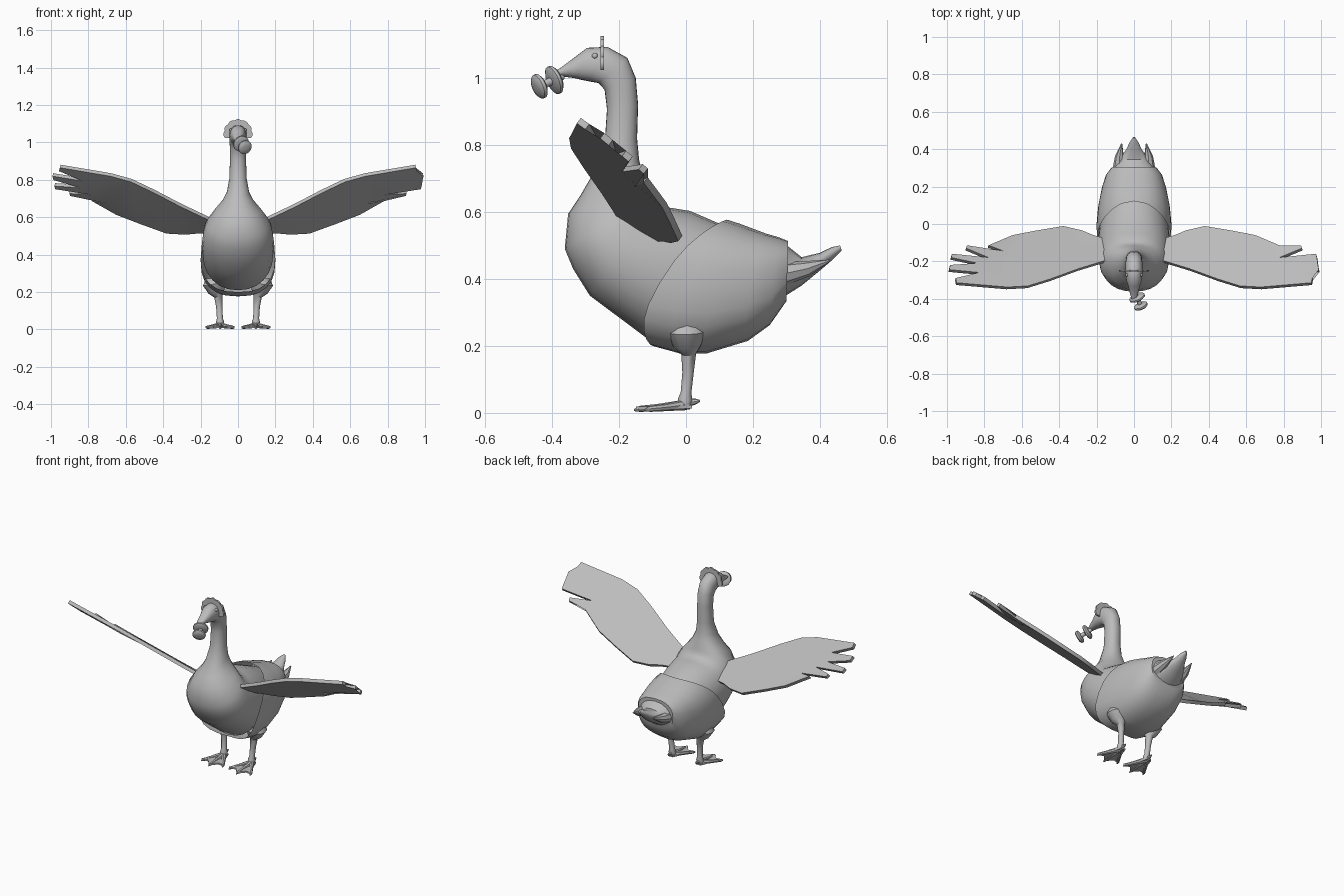
import bpy, bmesh, math
from mathutils import Vector

if "Cube" in bpy.data.objects:
    bpy.data.objects.remove(bpy.data.objects["Cube"])

grey = bpy.data.materials.new("plain grey")
grey.diffuse_color = (0.5, 0.5, 0.5, 1)
grey.use_nodes = True
grey.node_tree.nodes["Principled BSDF"].inputs["Base Color"].default_value = grey.diffuse_color


def finish(name, bm, angle=40):
    bmesh.ops.recalc_face_normals(bm, faces=bm.faces)
    me = bpy.data.meshes.new(name)
    bm.to_mesh(me)
    bm.free()
    me.materials.append(grey)
    ob = bpy.data.objects.new(name, me)
    bpy.context.collection.objects.link(ob)
    bpy.ops.object.select_all(action='DESELECT')
    bpy.context.view_layer.objects.active = ob
    ob.select_set(True)
    bpy.ops.object.shade_smooth_by_angle(angle=math.radians(angle))
    return ob


def skin(name, rings, cap_start=True, cap_end=True, angle=40):
    """Join rings of points into one skin."""
    bm = bmesh.new()
    vs = [[bm.verts.new(p) for p in r] for r in rings]
    n = len(vs[0])
    for a, b in zip(vs, vs[1:]):
        for i in range(n):
            j = (i + 1) % n
            bm.faces.new((a[i], a[j], b[j], b[i]))
    if cap_start:
        bm.faces.new(vs[0])
    if cap_end:
        bm.faces.new(vs[-1])
    return finish(name, bm, angle)


def spow(v, e):
    return math.copysign(abs(v) ** e, v)


def loft(name, sections, e=1.0, n=24, cap_start=True):
    """Sections: low y, low z, high y, high z, half width, forward bow."""
    rings = []
    for y0, z0, y1, z1, w, bow in sections:
        ring = []
        for i in range(n):
            t = 2 * math.pi * i / n
            c, s = spow(math.cos(t), e), spow(math.sin(t), e)
            ring.append((w * s, (y0 + y1) / 2 + (y1 - y0) / 2 * c - bow * s * s,
                         (z0 + z1) / 2 + (z1 - z0) / 2 * c))
        rings.append(ring)
    return skin(name, rings, cap_start)


def tube(name, pts, n=12):
    """Points: x, y, z, radius."""
    ps = [Vector(p[:3]) for p in pts]
    rings = []
    for k, p in enumerate(ps):
        d = (ps[min(k + 1, len(ps) - 1)] - ps[max(k - 1, 0)]).normalized()
        ref = Vector((1, 0, 0)) if abs(d.x) < 0.8 else Vector((0, 0, 1))
        u = d.cross(ref).normalized()
        v = d.cross(u)
        rings.append([p + pts[k][3] * (math.cos(2 * math.pi * i / n) * u
                      + math.sin(2 * math.pi * i / n) * v) for i in range(n)])
    return skin(name, rings)


def plate(name, pts, offset):
    """Flat outline given thickness along the offset vector."""
    bm = bmesh.new()
    half = Vector(offset) / 2
    lo = [bm.verts.new(Vector(p) - half) for p in pts]
    hi = [bm.verts.new(Vector(p) + half) for p in pts]
    n = len(pts)
    caps = [bm.faces.new(lo), bm.faces.new(hi)]
    for i in range(n):
        j = (i + 1) % n
        bm.faces.new((lo[i], lo[j], hi[j], hi[i]))
    bmesh.ops.triangulate(bm, faces=caps)
    return finish(name, bm, 30)


# Chest, neck, head and bill in one skin
loft("body_neck_head", [
    (.15, .25, .18, .53, .13, 0), (.00, .215, .10, .565, .175, 0),
    (-.10, .21, .012, .603, .188, 0), (-.20, .285, -.05, .613, .194, 0),
    (-.287, .35, -.09, .62, .19, 0), (-.337, .43, -.105, .635, .182, 0),
    (-.362, .49, -.113, .655, .165, 0), (-.352, .594, -.12, .685, .12, 0),
    (-.315, .65, -.13, .715, .085, 0), (-.28, .71, -.14, .755, .06, 0),
    (-.243, .80, -.146, .82, .046, 0), (-.236, .907, -.143, .92, .043, 0),
    (-.243, .965, -.15, 1.0, .044, 0), (-.262, .985, -.175, 1.06, .046, 0),
    (-.29, .99, -.235, 1.093, .046, 0), (-.315, .995, -.295, 1.09, .04, 0),
    (-.335, 1.0, -.335, 1.06, .03, 0), (-.375, 1.005, -.375, 1.03, .021, 0),
    (-.40, 1.005, -.405, 1.015, .012, 0)], e=0.92)

# Shell wrapped round the rear half, open at the front
loft("rear_cover", [
    (-.10, .20, .122, .577, .198, .09), (-.02, .178, .16, .565, .2, .07),
    (.06, .177, .20, .55, .192, .04), (.185, .215, .24, .535, .172, .02),
    (.25, .262, .275, .525, .15, 0), (.30, .334, .305, .513, .12, 0)],
    e=0.78, cap_start=False)

# Tail
loft("tail", [(.29, .345, .295, .505, .112, 0), (.345, .38, .345, .465, .08, 0),
              (.40, .425, .40, .478, .04, 0), (.435, .455, .435, .495, .025, 0),
              (.465, .485, .46, .50, .006, 0)], n=16)

# Head frill: scalloped half disc
frill = []
for i in range(57):
    t = math.radians(-18 + 216 * i / 56)
    r = .072 + .007 * abs(math.sin(i * math.pi / 8))
    frill.append((r * math.cos(t), -.25, 1.046 + r * math.sin(t)))
plate("head_frill", frill, (0, .01, 0))

# Dummy held in the bill: shield, stem and knob turned on one axis
a, b = Vector((.005, -.368, 1.005)), Vector((.042, -.45, .97))
profile = [(0, .01), (.18, .012), (.2, .036), (.27, .044), (.36, .044),
           (.42, .034), (.44, .012), (.72, .012), (.74, .03), (.8, .038),
           (.9, .038), (.97, .03), (1.0, .012)]
tube("dummy", [(*a.lerp(b, t), r) for t, r in profile], 20)

# Wing outline seen from above, tip feathers included
wing = [(.12, -.19), (.30, -.245), (.45, -.30), (.57, -.337), (.68, -.343),
        (.95, -.32), (.955, -.295), (.83, -.265), (.99, -.25), (.985, -.225),
        (.84, -.215), (.98, -.185), (.975, -.165), (.78, -.185), (.90, -.135),
        (.895, -.12), (.70, -.15), (.78, -.12), (.65, -.065), (.52, -.04),
        (.38, -.017), (.28, -.04), (.22, -.065), (.15, -.085)]

for s, side in ((1, "left"), (-1, "right")):
    plate("wing_" + side,
          [(s * x, y, .40 + .235 * x - .78 * y + .018 * (y > -.15))
           for x, y in wing], (-s * .004, .012, .016))
    # Side tail feather
    tube("tail_feather_" + side, [(s * .08, .29, .415, .035), (s * .078, .36, .43, .024),
                                  (s * .066, .43, .455, .003)], 8)
    # Thigh and shin
    tube("leg_" + side, [(s * .128, .002, .275, .045), (s * .126, .002, .245, .062),
                         (s * .115, .004, .205, .045), (s * .105, .008, .175, .022),
                         (s * .10, .006, .12, .017), (s * .097, 0, .06, .016),
                         (s * .096, -.002, .04, .022), (s * .096, -.006, .012, .018)])
    # Webbed foot
    fx = s * .096
    web = [(-.016, .018), (-.034, -.04), (-.078, -.115), (-.036, -.108),
           (0, -.15), (.036, -.108), (.078, -.115), (.034, -.04), (.016, .018)]
    plate("web_" + side, [(fx + x, y, .014 + .06 * max(0, y + .06)) for x, y in web],
          (0, 0, .01))
    for k, (tx, ty) in enumerate(((-.074, -.118), (0, -.15), (.074, -.118))):
        tube(f"toe_{side}_{k}", [(fx, 0, .024, .016), (fx + tx * .55, ty * .55, .016, .011),
                                 (fx + tx * .92, ty * .92, .012, .009),
                                 (fx + tx, ty - .005, .008, .003)], 8)
    tube("back_toe_" + side, [(fx, .005, .03, .012), (fx, .028, .034, .009),
                              (fx, .042, .036, .003)], 8)
    # Eye
    bm = bmesh.new()
    bmesh.ops.create_uvsphere(bm, u_segments=12, v_segments=8, radius=.009)
    bmesh.ops.translate(bm, verts=bm.verts, vec=(s * .037, -.272, 1.066))
    finish("eye_" + side, bm)
